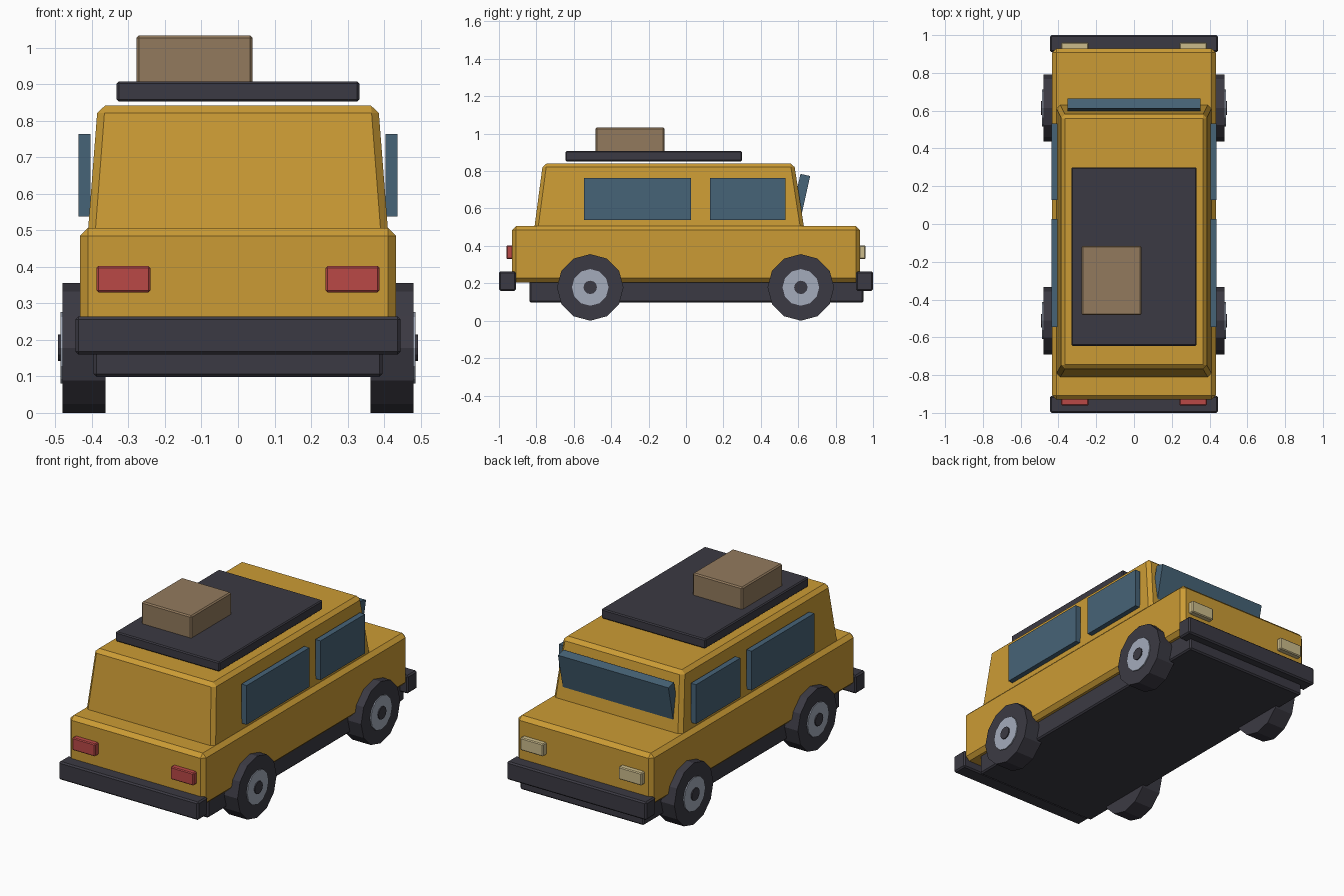
import bpy, bmesh, math
from mathutils import Matrix

cube = bpy.data.objects.get("Cube")
if cube:
    bpy.data.objects.remove(cube, do_unlink=True)


def material(name, r, g, b):
    m = bpy.data.materials.new(name)
    m.use_nodes = True
    m.diffuse_color = (r, g, b, 1)
    m.node_tree.nodes["Principled BSDF"].inputs["Base Color"].default_value = (r, g, b, 1)
    return m


PAINT = material("mustard paint", 0.60, 0.33, 0.035)
DARK = material("dark trim", 0.044, 0.042, 0.056)
GLASS = material("blue glass", 0.062, 0.125, 0.185)
METAL = material("pale metal", 0.37, 0.41, 0.50)
CARD = material("brown crate", 0.29, 0.195, 0.11)
RED = material("red lamp", 0.49, 0.066, 0.062)
CREAM = material("cream lamp", 0.60, 0.50, 0.26)


def finish(name, bm, mat, bevel=0):
    if bevel:
        bmesh.ops.bevel(bm, geom=bm.edges[:], offset=bevel, segments=1, affect='EDGES')
    bmesh.ops.recalc_face_normals(bm, faces=bm.faces[:])
    mesh = bpy.data.meshes.new(name)
    bm.to_mesh(mesh)
    bm.free()
    mesh.materials.append(mat)
    ob = bpy.data.objects.new(name, mesh)
    bpy.context.collection.objects.link(ob)
    return ob


def box(name, xs, ys, zs, mat, bevel=0, top_xs=None, top_ys=None):
    """Box from extents; the top may have its own extents for a taper."""
    bm = bmesh.new()
    bmesh.ops.create_cube(bm, size=1)
    for v in bm.verts:
        up = v.co.z > 0
        ex = top_xs if up and top_xs else xs
        ey = top_ys if up and top_ys else ys
        v.co = (ex[v.co.x > 0], ey[v.co.y > 0], zs[up])
    return finish(name, bm, mat, bevel)


def disc(name, side, y, z, radius, x_in, x_out, mat):
    """Twelve-sided cylinder lying along x."""
    bm = bmesh.new()
    bmesh.ops.create_cone(bm, cap_ends=True, segments=12, radius1=radius,
                          radius2=radius, depth=x_out - x_in)
    bm.transform(Matrix.Translation((side * (x_in + x_out) / 2, y, z))
                 @ Matrix.Rotation(math.pi / 2, 4, 'Y'))
    return finish(name, bm, mat)


# Body shell, tapered cabin and underframe
box("lower_body", (-0.433, 0.433), (-0.93, 0.93), (0.205, 0.506), PAINT, 0.022)
box("cabin", (-0.412, 0.412), (-0.813, 0.634), (0.48, 0.841), PAINT, 0.02,
    top_xs=(-0.384, 0.384), top_ys=(-0.765, 0.578))
box("underframe", (-0.395, 0.395), (-0.838, 0.95), (0.098, 0.23), DARK, 0.008)

# Bumpers
box("front_bumper", (-0.445, 0.445), (-1, -0.91), (0.16, 0.264), DARK, 0.008)
box("back_bumper", (-0.445, 0.445), (0.91, 1), (0.16, 0.264), DARK, 0.008)

# Roof rack and its load
box("roof_rack", (-0.332, 0.332), (-0.645, 0.299), (0.852, 0.907), DARK, 0.006)
box("roof_crate", (-0.278, 0.04), (-0.483, -0.116), (0.9, 1.033), CARD, 0.007)

# Tilted window on the +y end of the cabin
shield = box("sloped_window", (-0.352, 0.352), (-0.0265, 0.0265), (-0.12, 0.12), GLASS)
shield.data.transform(Matrix.Translation((0, 0.612, 0.662))
                      @ Matrix.Rotation(math.radians(-12.5), 4, 'X'))

# Parts repeated on both sides
for side, label in ((1, "left"), (-1, "right")):
    def span(a, b):
        return sorted((side * a, side * b))

    for end, ys in (("front", (-0.545, 0.027)), ("back", (0.128, 0.533))):
        box(f"{label}_{end}_window", span(0.404, 0.437), ys, (0.538, 0.764), GLASS)

    box(f"{label}_red_lamp", span(0.24, 0.387), (-0.96, -0.91), (0.33, 0.402), RED, 0.005)
    box(f"{label}_cream_lamp", span(0.24, 0.387), (0.91, 0.96), (0.33, 0.402), CREAM, 0.005)

    for end, y in (("front", -0.512), ("back", 0.614)):
        disc(f"{label}_{end}_tyre", side, y, 0.178, 0.178, 0.363, 0.48, DARK)
        disc(f"{label}_{end}_hub", side, y, 0.178, 0.098, 0.42, 0.486, METAL)
        disc(f"{label}_{end}_hub_cap", side, y, 0.178, 0.036, 0.45, 0.492, DARK)
